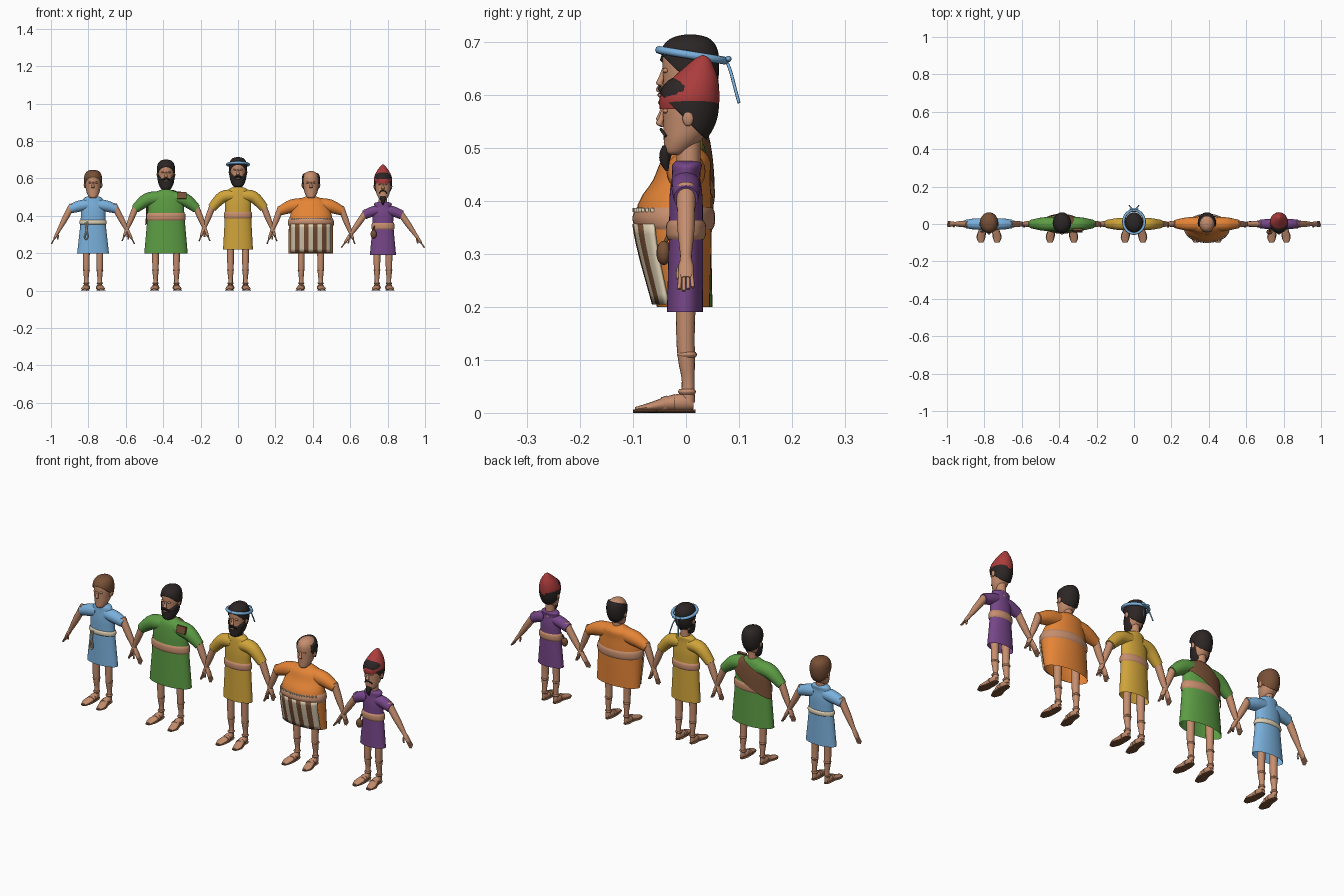
import bpy, bmesh
from math import cos, sin, pi, sqrt
from mathutils import Vector, Matrix

if "Cube" in bpy.data.objects:
    bpy.data.objects.remove(bpy.data.objects["Cube"])


def material(name, *srgb):
    col = [(c / 255 / 12.92 if c < 10 else ((c / 255 + .055) / 1.055) ** 2.4) for c in srgb] + [1]
    m = bpy.data.materials.new(name)
    m.use_nodes = True
    m.diffuse_color = col
    m.node_tree.nodes["Principled BSDF"].inputs["Base Color"].default_value = col
    return m


SKIN = material("skin", 198, 142, 110)
BLUE = material("blue cloth", 122, 176, 220)
GREEN = material("green cloth", 92, 156, 68)
YELLOW = material("yellow cloth", 208, 164, 58)
ORANGE = material("orange cloth", 228, 132, 54)
PURPLE = material("purple cloth", 118, 70, 136)
RED = material("red felt", 172, 60, 60)
BLACK = material("black hair", 44, 38, 37)
BROWN = material("brown leather", 120, 80, 54)
CREAM = material("cream cloth", 222, 208, 180)
X, Y, Z = Vector((1, 0, 0)), Vector((0, 1, 0)), Vector((0, 0, 1))
fig = {"x": 0, "name": ""}
H = .145  # head height


def finish(part, bm, *mats, angle=.9):
    bmesh.ops.recalc_face_normals(bm, faces=bm.faces)
    name = fig["name"] + "_" + part
    me = bpy.data.meshes.new(name)
    bm.to_mesh(me)
    bm.free()
    for m in mats:
        me.materials.append(m)
    ob = bpy.data.objects.new(name, me)
    ob.location.x = fig["x"]
    bpy.context.collection.objects.link(ob)
    bpy.ops.object.select_all(action='DESELECT')
    ob.select_set(True)
    bpy.context.view_layer.objects.active = ob
    bpy.ops.object.shade_smooth_by_angle(angle=angle)
    return ob


def refine(rings, n=4):
    """Catmull-Rom subdivision of (x, y, z, ra, rb) rings."""
    r = [Vector(q) for q in rings]
    r = [r[0]] + r + [r[-1]]
    out = []
    for a, b, c, d in zip(r, r[1:], r[2:], r[3:]):
        for i in range(n):
            t = i / n
            out.append((2 * b + (c - a) * t + (2 * a - 5 * b + 4 * c - d) * t * t
                        + (3 * b - a - 3 * c + d) * t ** 3) / 2)
    return out + [r[-1]]


def loft(part, rings, mat, ref=X, axis=None, segs=20, ends=(True, True), n=4):
    """Skin elliptical rings; ref is the direction of the first radius."""
    r = refine(rings, n)
    bm, loops = bmesh.new(), []
    for i, q in enumerate(r):
        d = axis or (r[min(i + 1, len(r) - 1)].xyz - r[max(i - 1, 0)].xyz).normalized()
        a = (ref - d * ref.dot(d)).normalized()
        b = d.cross(a)
        loops.append([bm.verts.new(q.xyz + a * (q[3] * cos(2 * pi * k / segs)) + b * (q[4] * sin(2 * pi * k / segs)))
                      for k in range(segs)])
    for p, q in zip(loops, loops[1:]):
        for k in range(segs):
            bm.faces.new((p[k - 1], p[k], q[k], q[k - 1]))
    for loop, closed in zip((loops[0], loops[-1]), ends):
        if closed:
            bm.faces.new(loop)
    return finish(part, bm, mat)


def tube(part, points, r, mat, ref=Y):
    return loft(part, [(*p, r, r) for p in points], mat, ref, segs=8)


def ball(part, loc, size, mat):
    bm = bmesh.new()
    bmesh.ops.create_uvsphere(bm, u_segments=14, v_segments=9, radius=1,
                              matrix=Matrix.Translation(loc) @ Matrix.Diagonal((*size, 1)))
    return finish(part, bm, mat)


def cut(ob, co, no, fill=True):
    """Remove the part of a mesh on the side the normal points to."""
    bm = bmesh.new()
    bm.from_mesh(ob.data)
    bmesh.ops.bisect_plane(bm, geom=bm.verts[:] + bm.edges[:] + bm.faces[:],
                           plane_co=co, plane_no=no, clear_outer=True)
    if fill:
        bmesh.ops.holes_fill(bm, edges=[e for e in bm.edges if e.is_boundary], sides=0)
    bm.to_mesh(ob.data)
    bm.free()


def grow(rings, d):
    return [(q[0], q[1], q[2], q[3] + d, q[4] + d) for q in rings]


def ring_at(rings, z):
    r = refine(rings)
    for a, b in zip(r, r[1:]):
        if a.z <= z <= b.z:
            return a.lerp(b, (z - a.z) / (b.z - a.z))


def head_rings(chin, puff=0):
    shape = [(0, -.018, .012, .014), (.04, -.018, .022, .023), (.2, -.006, .034, .036), (.4, .003, .040, .046),
             (.6, .006, .043, .050), (.78, .006, .041, .049), (.9, .007, .033, .040), (.97, .008, .02, .025), (1, .008, .003, .004)]
    return [(0, y, chin + H * t + puff * (2 * t - 1), a + puff, b + puff) for t, y, a, b in shape]


def hair(chin, mat, front=.8, back=.2):
    ob = loft("hair", head_rings(chin, .006), mat, axis=Z, segs=28)
    cut(ob, (0, -.05, chin + front * H), (0, (back - front) * H, -.105))
    return ob


def beard(chin, drop):
    ob = loft("beard", head_rings(chin - drop, .006), BLACK, axis=Z, segs=28)
    cut(ob, (0, -.05, chin + .27 * H), (0, -.045, .06))
    cut(ob, (0, .012, chin), Y)
    for s in (-1, 1):
        tube("moustache", [(0, -.05, chin + .05), (s * .013, -.047, chin + .047), (s * .025, -.035, chin + .035)], .004, BLACK)
    ball("mouth", (0, -.048, chin + .036), (.01, .005, .004), SKIN)


def person(name, x, cloth, chin, shoulder, hem, waist, chest, sleeve, hand, stance, thick, belt):
    """hem, waist and chest are (height, half width, half depth, y)."""
    fig.update(name=name, x=x)
    body = [(0, y, z, a, b) for z, a, b, y in (hem, waist, chest)]
    body += [(0, 0, shoulder - .028, chest[1] * .84, chest[2] * .85),
             (0, .002, shoulder - .008, .046, .028), (0, .002, shoulder, .024, .022)]
    loft("tunic", body, cloth, axis=Z, segs=32, ends=(False, True))
    # belt
    half, mat = belt
    strip = [ring_at(body, waist[0] + half * k) for k in (-1, -.6, 0, .6, 1)]
    loft("belt", [(*q.xyz, q[3] + g, q[4] + g) for q, g in zip(strip, (.001, .005, .006, .005, .001))],
         mat, axis=Z, segs=32, ends=(False, False))
    # head and neck
    loft("neck", [(0, .004, shoulder - .03, .024, .023), (0, .005, chin + .04, .021, .022)], SKIN, axis=Z)
    loft("head", head_rings(chin), SKIN, axis=Z, segs=28)
    loft("nose", [(0, -.041, chin + .088, .004, .004), (0, -.046, chin + .07, .006, .006),
                  (0, -.05, chin + .059, .009, .007), (0, -.044, chin + .053, .006, .004)], SKIN, axis=Z, segs=10)
    for s in (-1, 1):
        ball("ear", (s * .044, .004, chin + .07), (.006, .011, .016), SKIN)
        ball("eyelid", (s * .017, -.038, chin + .083), (.009, .006, .005), SKIN)
        # sleeve and arm
        ex, ez = sleeve
        loft("sleeve", [(s * .025, 0, shoulder - .045, thick, thick), (s * ex * .6, 0, shoulder - .053, thick, thick),
                        (s * ex, 0, ez, .023, .024)], cloth, Y)
        a, b = Vector((s * ex, 0, ez)), Vector((s * hand[0], 0, hand[1]))
        at = lambda t, y=0: a.lerp(b, t) + Y * y
        loft("arm", [(*at(t), p, q) for t, p, q in ((-.12, .018, .018), (.3, .0165, .016), (.62, .011, .010),
                     (.72, .014, .009), (.82, .014, .007), (.86, .011, .005))], SKIN, Y, segs=14)
        for k in range(4):
            y = (k - 1.5) * .0068
            tube("finger", [at(.8, y), at(.92, y * 1.2), at(1 - .02 * abs(k - 1), y * 1.2)], .0036, SKIN)
        tube("thumb", [at(.68, -.006), at(.77, -.014) - X * s * .012, at(.87, -.014) - X * s * .02], .0042, SKIN)
        # leg, foot and sandal
        lx = s * stance
        loft("leg", [(lx, 0, hem[0] + .07, .02, .02), (lx, -.001, .15, .0175, .0175), (lx, .001, .1, .016, .016),
                     (lx, .004, .06, .012, .012), (lx, .003, .02, .013, .014)], SKIN, axis=Z, segs=16)
        for z, r in ((.11, .019), (.04, .017)):
            loft("leg_strap", [(lx, .002, z - .005, r - .003, r - .003), (lx, .002, z, r, r),
                               (lx, .002, z + .005, r - .003, r - .003)], SKIN, axis=Z, segs=16)
        toe = lx + s * .007
        loft("foot", [(lx, .014, .016, .009, .009), (lx, 0, .02, .014, .016), (lx, -.03, .018, .018, .015),
                      (toe, -.07, .011, .021, .008), (toe, -.096, .007, .012, .004)], SKIN, axis=-Y, segs=16)
        for y, z in ((-.026, .019), (-.042, .016)):
            loft("foot_strap", [(lx, y + .005, z, .0195, .0165), (lx, y - .005, z - .001, .0205, .0145)], SKIN, axis=-Y, n=1)
        loft("sole", [(lx, .018, .003, .008, .003), (lx, 0, .003, .017, .003), (lx, -.03, .003, .019, .003),
                      (toe, -.07, .003, .024, .003), (toe, -.1, .003, .012, .003)], BROWN, axis=-Y, segs=12)
    return body


# Boy in blue with a rope at the belt
person("boy", -.775, BLUE, .495, .505, (.2, .085, .036, 0), (.367, .067, .034, 0), (.435, .065, .033, 0),
       (.122, .437), (.222, .25), .036, .03, (.012, CREAM))
hair(.495, BROWN)
tube("rope", [(-.03, -.037, .37), (-.034, -.04, .33), (-.044, -.041, .29), (-.036, -.042, .275),
              (-.028, -.041, .29), (-.036, -.04, .33), (-.042, -.037, .365)], .004, CREAM)

# Bearded man in green with a shoulder bag
rings = person("bearded_man", -.385, GREEN, .55, .54, (.2, .116, .05, 0), (.396, .099, .046, 0), (.465, .096, .043, 0),
               (.165, .437), (.235, .265), .056, .036, (.02, SKIN))
hair(.55, BLACK)
beard(.55, .004)
bag = loft("shoulder_bag", grow(rings, .009), BROWN, axis=Z, segs=40, ends=(False, False))
cut(bag, (0, .004, 0), -Y, False)
slope = Vector((.485, 0, -.874))
for s in (-1, 1):
    cut(bag, Vector((0, 0, .465)) + slope * s * .046, slope * s, False)
bm = bmesh.new()
bmesh.ops.create_cube(bm, size=1, matrix=Matrix.Translation((.085, -.034, .508))
                      @ Matrix.Rotation(-.25, 4, 'X') @ Matrix.Diagonal((.05, .012, .036, 1)))
finish("bag_flap", bm, BROWN)

# Man in yellow with a tied headband
person("headband_man", 0, YELLOW, .563, .553, (.22, .08, .038, 0), (.403, .07, .036, 0), (.47, .07, .035, 0),
       (.14, .442), (.208, .265), .04, .032, (.018, SKIN))
hair(.563, BLACK, back=.1)
beard(.563, .002)
ring = [(.056 * sin(2 * pi * k / 16), .011 - .062 * cos(2 * pi * k / 16), .675 + .01 * cos(2 * pi * k / 16)) for k in range(17)]
tube("headband", ring, .0075, BLUE, Z)
for s in (-1, 1):
    tube("headband_tail", [(0, .076, .665), (s * .012, .084, .645), (s * .02, .092, .615), (s * .026, .1, .585)], .003, BLUE, X)
    ball("headband_bow", (s * .012, .08, .668), (.012, .006, .006), BLUE)

# Stout balding man in orange with a striped apron
rings = person("stout_man", .39, ORANGE, .495, .505, (.2, .119, .05, -.005), (.367, .117, .072, -.023), (.44, .098, .054, -.008),
               (.168, .425), (.235, .25), .052, .036, (.021, SKIN))
locks = hair(.495, BLACK, back=.12)
cut(locks, (0, -.014, 0), -Y)
cut(locks, (0, 0, .495 + .84 * H), (0, -.35, 1))


def belly(x, z, gap):
    q = ring_at(rings, z)
    return x, q.y - (q[4] + gap) * sqrt(1 - (x / (q[3] + gap)) ** 2), z


bm = bmesh.new()
stripes, rows = 9, 8
grid = [[bm.verts.new(belly(.108 * (k / stripes - 1), .205 + .151 * j / rows, .008))
         for k in range(2 * stripes + 1)] for j in range(rows + 1)]
for p, q in zip(grid, grid[1:]):
    for k in range(2 * stripes):
        bm.faces.new((p[k], p[k + 1], q[k + 1], q[k])).material_index = k // 2 % 2
apron = finish("striped_apron", bm, CREAM, BROWN)
apron.modifiers.new("thickness", 'SOLIDIFY').thickness = .006
bm = bmesh.new()
for k in range(17):
    bmesh.ops.create_cube(bm, size=1, matrix=Matrix.Translation(belly((k - 8) * .0125, .383, .005))
                          @ Matrix.Diagonal((.007, .006, .007, 1)))
finish("apron_fringe", bm, CREAM)

# Small man in purple with a pointed cap and a pouch
person("capped_man", .775, PURPLE, .487, .475, (.19, .07, .034, -.002), (.345, .056, .032, 0), (.41, .055, .031, 0),
       (.1, .405), (.222, .23), .032, .027, (.018, SKIN))
hair(.487, BLACK, back=.08)
loft("pointed_cap", [(0, .006, .574, .046, .056), (0, .007, .598, .049, .056), (0, .016, .628, .039, .045),
                     (0, .025, .652, .024, .028), (0, .031, .669, .01, .013), (0, .032, .675, .002, .002)], RED, axis=Z, segs=28)
loft("goatee", [(0, -.032, .505, .017, .012), (0, -.038, .49, .014, .012), (0, -.04, .473, .009, .009),
                (0, -.036, .457, .002, .003)], BLACK, axis=Z, segs=12)
for s in (-1, 1):
    tube("moustache", [(0, -.047, .535), (s * .012, -.045, .532), (s * .02, -.038, .522)], .003, BLACK)
ball("pouch", (-.05, -.042, .302), (.017, .014, .023), BROWN)
tube("pouch_cord", [(-.05, -.04, .32), (-.047, -.028, .345)], .004, BROWN, X)
